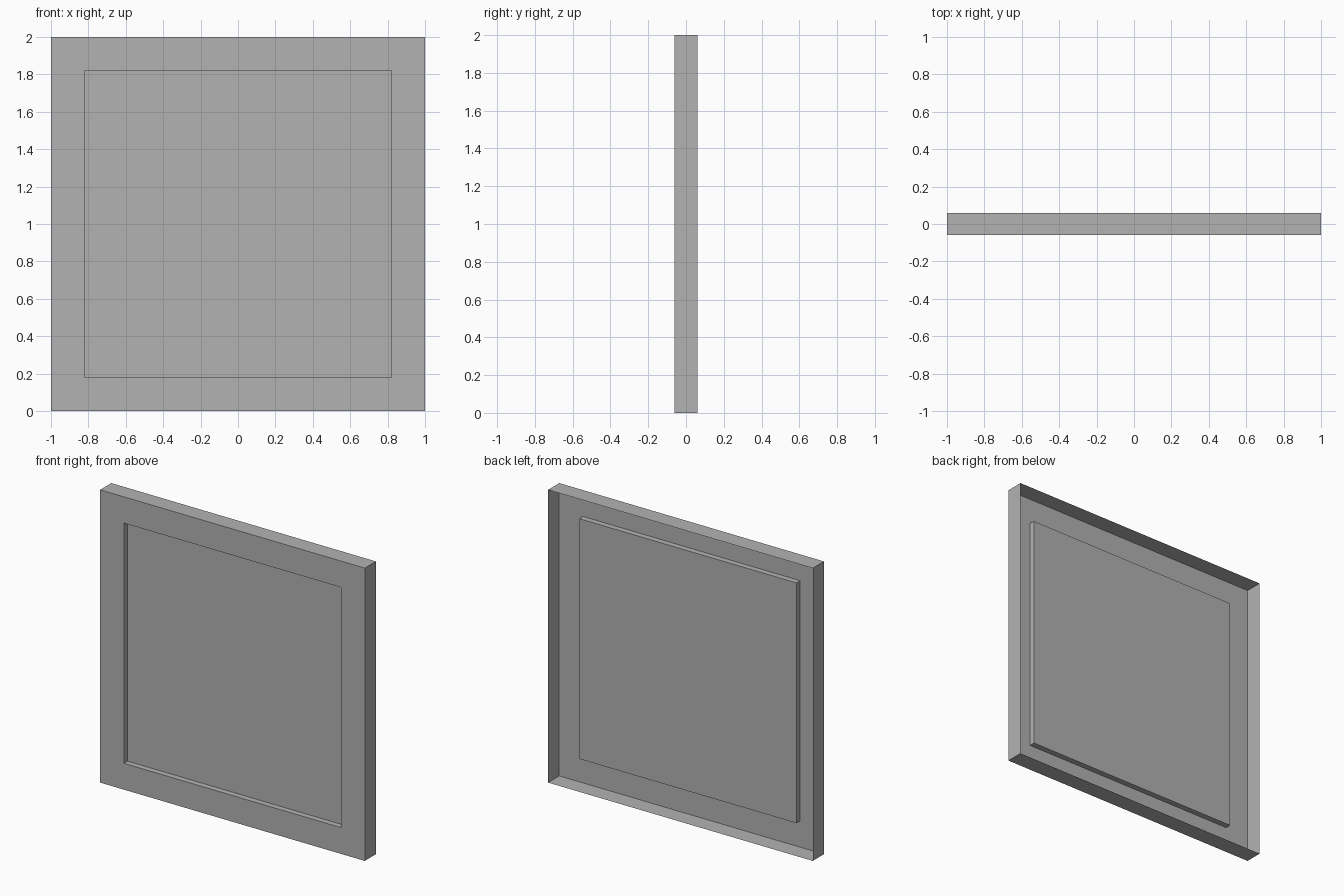
import bpy
import bmesh
from mathutils import Matrix, Vector

if "Cube" in bpy.data.objects:
    bpy.data.objects.remove(bpy.data.objects["Cube"])

HALF_DEPTH = 0.06
BORDER = 0.254
RECESS = 0.04

grey = bpy.data.materials.new("plain grey")
grey.use_nodes = True
colour = (0.448, 0.448, 0.448, 1)
grey.diffuse_color = colour
grey.node_tree.nodes["Principled BSDF"].inputs["Base Color"].default_value = colour


def add_object(name, bm):
    mesh = bpy.data.meshes.new(name)
    bm.to_mesh(mesh)
    bm.free()
    mesh.materials.append(grey)
    obj = bpy.data.objects.new(name, mesh)
    bpy.context.collection.objects.link(obj)
    return obj


# Frame: thin shell, open at the back, with a recessed front panel
bm = bmesh.new()
bmesh.ops.create_cube(bm, size=2, matrix=Matrix.Translation((0, 0, 1))
                      @ Matrix.Diagonal((1, HALF_DEPTH, 1, 1)))
bm.normal_update()
back = [f for f in bm.faces if f.normal.y > 0.9]
bmesh.ops.delete(bm, geom=back, context='FACES_ONLY')
front = next(f for f in bm.faces if f.normal.y < -0.9)
bmesh.ops.inset_region(bm, faces=[front], thickness=BORDER)
# The sunken panel gets its own side walls
walls = bmesh.ops.extrude_discrete_faces(bm, faces=[front])
panel = walls["faces"][0]
rim = list(panel.edges)
bmesh.ops.translate(bm, verts=panel.verts, vec=Vector((0, RECESS, 0)))
open_edges = [e for e in bm.edges if e.is_boundary
              and all(abs(v.co.x) < 0.9 for v in e.verts)]
bmesh.ops.bridge_loops(bm, edges=open_edges)
bmesh.ops.recalc_face_normals(bm, faces=bm.faces)
if next(f for f in bm.faces if abs(f.normal.z) > 0.9 and f.calc_center_median().z > 1.9).normal.z < 0:
    bmesh.ops.reverse_faces(bm, faces=bm.faces)
add_object("frame", bm)


# Flat plates lying on the recessed panel
def plate(name, left, right, bottom, top):
    y = RECESS - HALF_DEPTH - 0.003
    bm = bmesh.new()
    corners = [(left, bottom), (right, bottom), (right, top), (left, top)]
    bm.faces.new([bm.verts.new((x, y, z)) for x, z in corners])
    add_object(name, bm)


plate("upper_plate", -0.473, 0.055, 1.053, 1.583)
plate("small_plate", 0.11, 0.33, 0.935, 1.25)
plate("lower_plate", -0.35, 0.548, 0.34, 0.80)
